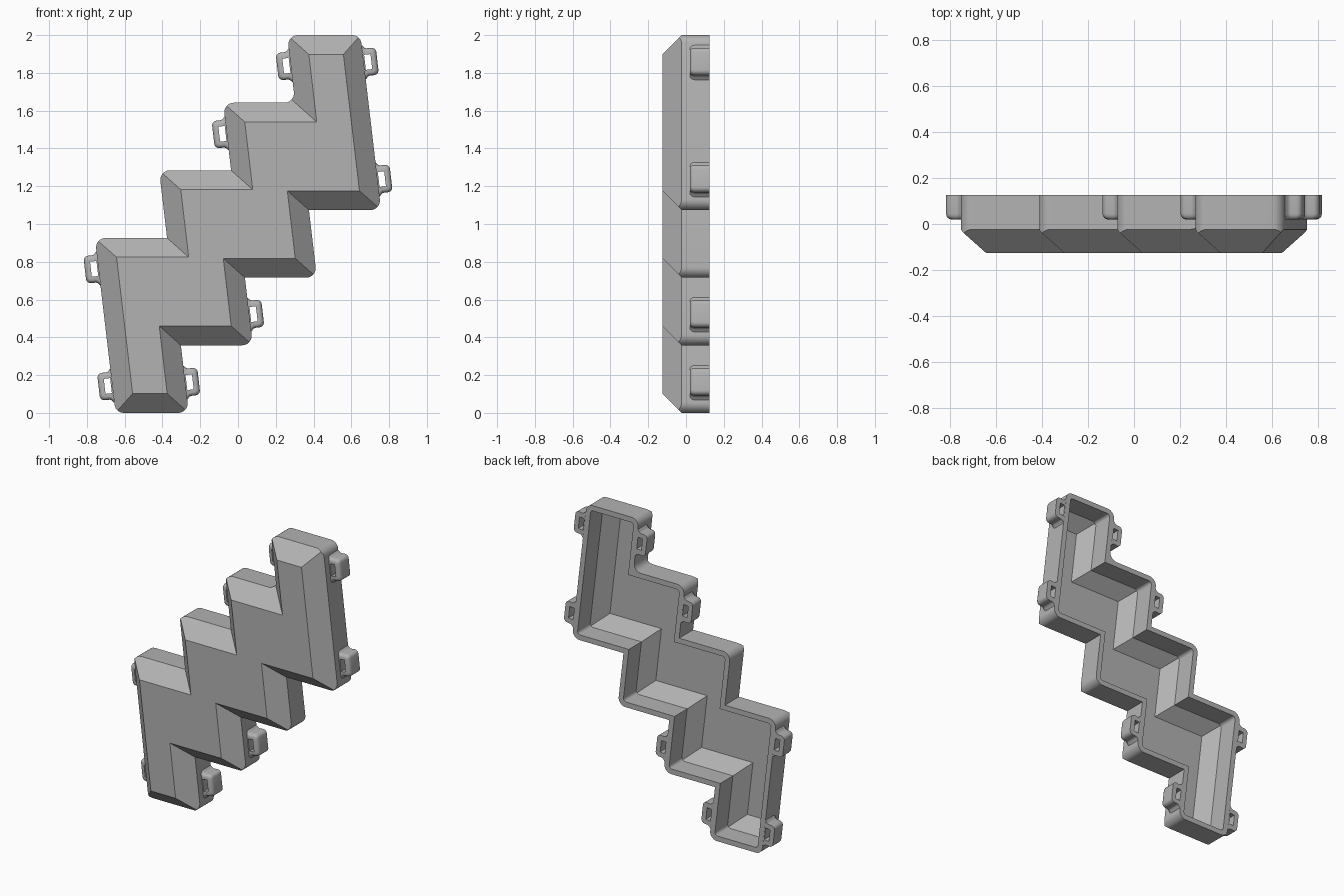
import bpy, bmesh, math
from mathutils import Vector

cube = bpy.data.objects.get("Cube")
if cube:
    bpy.data.objects.remove(cube)

grey = bpy.data.materials.new("mid grey")
grey.use_nodes = True
GREY = (0.45, 0.45, 0.45, 1)
grey.diffuse_color = GREY
grey.node_tree.nodes["Principled BSDF"].inputs["Base Color"].default_value = GREY

BACK, FRONT, CHAMFER, WALL = 0.125, -0.125, 0.102, 0.035
LEAN = Vector((-0.117, 1)).normalized()       # direction of the slanted walls


def turn(p):
    """Half turn about the middle of the model."""
    return Vector((-p[0], 2 - p[1]))


def offset(pts, d):
    """Move every edge of a counter-clockwise outline outwards by d."""
    out = []
    for i, p in enumerate(pts):
        a = (p - pts[i - 1]).normalized()
        b = (pts[(i + 1) % len(pts)] - p).normalized()
        na, nb = Vector((a.y, -a.x)), Vector((b.y, -b.x))
        out.append(p + (na + nb) * d / (1 + na.dot(nb)))
    return out


def round_corners(pts, radii, steps=7):
    out = []
    for i, p in enumerate(pts):
        r = radii[i]
        if not r:
            out.append(p)
            continue
        a = (pts[i - 1] - p).normalized()
        b = (pts[(i + 1) % len(pts)] - p).normalized()
        half = a.angle(b) / 2
        centre = p + (a + b).normalized() * r / math.sin(half)
        start = p + a * r / math.tan(half) - centre
        end = p + b * r / math.tan(half) - centre
        sweep = math.pi - 2 * half
        for k in range(steps + 1):
            t = k / steps
            arc = start * math.sin((1 - t) * sweep) + end * math.sin(t * sweep)
            out.append(centre + arc / math.sin(sweep))
    return out


def loft(name, rings):
    """Closed solid through (outline, y) rings of equal point count."""
    bm = bmesh.new()
    loops = [[bm.verts.new((p[0], y, p[1])) for p in pts] for pts, y in rings]
    for low, high in zip(loops, loops[1:]):
        for i in range(len(low)):
            bm.faces.new((low[i - 1], low[i], high[i], high[i - 1]))
    bm.faces.new(loops[0])
    bm.faces.new(loops[-1])
    bmesh.ops.recalc_face_normals(bm, faces=bm.faces)
    mesh = bpy.data.meshes.new(name)
    bm.to_mesh(mesh)
    bm.free()
    mesh.materials.append(grey)
    obj = bpy.data.objects.new(name, mesh)
    bpy.context.collection.objects.link(obj)
    return obj


def select(obj):
    bpy.ops.object.select_all(action="DESELECT")
    obj.select_set(True)
    bpy.context.view_layer.objects.active = obj


def combine(obj, tool, operation):
    mod = obj.modifiers.new("combine", "BOOLEAN")
    mod.operation, mod.object, mod.solver = operation, tool, "EXACT"
    select(obj)
    bpy.ops.object.modifier_apply(modifier=mod.name)
    bpy.data.objects.remove(tool)


# Stepped outline of the front panel: lower half, then its half turn
half = [Vector((-0.558, 0.102))]
for i in range(3):
    half += [Vector((-0.375 + 0.339 * i, 0.102 + 0.358 * i)),
             Vector((-0.417 + 0.339 * i, 0.46 + 0.358 * i))]
half.append(Vector((0.643, 1.176)))
panel = half + [turn(p) for p in half]
CONVEX = [i in (0, 1, 3, 5, 7) for i in range(8)] * 2


def chamfered_solid(name, inset, front_y, back_y, radii):
    """Rounded prism whose front edge is cut by a sharp mitred 45 degree slope."""
    base = -inset * (math.sqrt(2) - 1)
    prism = round_corners(offset(panel, CHAMFER - inset), radii)
    solid = loft(name, [(prism, FRONT - 0.1), (prism, back_y)])
    reach = back_y + 0.02 - front_y
    slope = loft("slope", [(offset(panel, base), front_y),
                           (offset(panel, base + reach), front_y + reach)])
    combine(solid, slope, "INTERSECT")
    return solid


# Hollow tray, open at the back; one inner corner carries a fillet
outer_radii = [0.05 if c else 0 for c in CONVEX]
outer_radii[10] = 0.05
inner_radii = [0.02 if c else 0 for c in CONVEX]
tray = chamfered_solid("stepped_tray", 0, FRONT, BACK, outer_radii)
cavity = chamfered_solid("cavity", WALL, FRONT + WALL, BACK + 0.05, inner_radii)
combine(tray, cavity, "DIFFERENCE")
parts = [tray]

# Lug profile: u points away from the wall, v runs along it
lug_side = [Vector(p) for p in ((0, -0.092), (0.016, -0.073), (0.072, -0.073))]
lug_outline = lug_side + [Vector((p.x, -p.y)) for p in reversed(lug_side)]
lug_outline = round_corners(lug_outline, [0, 0.02, 0.025, 0.025, 0.02, 0], 5)
slot = [Vector(p) for p in ((0.006, -0.04), (0.04, -0.04), (0.04, 0.04), (0.006, 0.04))]
out_dir = Vector((LEAN.y, -LEAN.x))


def add_lug(name, corner, z, turned):
    """Slotted lug on the slanted right-hand wall that passes by a panel corner."""
    origin = corner + out_dir * CHAMFER
    origin = origin + LEAN * (z - origin.y) / LEAN.y

    def place(pts, su=1, sv=1):
        world = [origin + out_dir * p.x * su + LEAN * p.y * sv for p in pts]
        return [turn(p) for p in world] if turned else world

    rings = [(place(lug_outline), BACK)]
    for k in range(5):                        # rounded front edge
        a = math.pi / 2 * k / 4
        s = 1 - math.cos(a)
        rings.append((place(lug_outline, 1 - 0.3 * s, 1 - 0.25 * s),
                      0.045 - 0.025 * math.sin(a)))
    lug = loft(name, rings)
    hole = loft("hole", [(place(slot), -0.05), (place(slot), BACK + 0.05)])
    combine(lug, hole, "DIFFERENCE")
    parts.append(lug)


# Four lugs on the right walls and their half turns on the left
for n, (corner, z) in enumerate(((1, 0.16), (3, 0.52), (7, 1.235), (7, 1.855)), 1):
    add_lug(f"right_lug_{n}", panel[corner], z, False)
    add_lug(f"left_lug_{n}", panel[corner], z, True)

for part in parts:
    select(part)
    bpy.ops.object.shade_smooth_by_angle(angle=math.radians(30))
